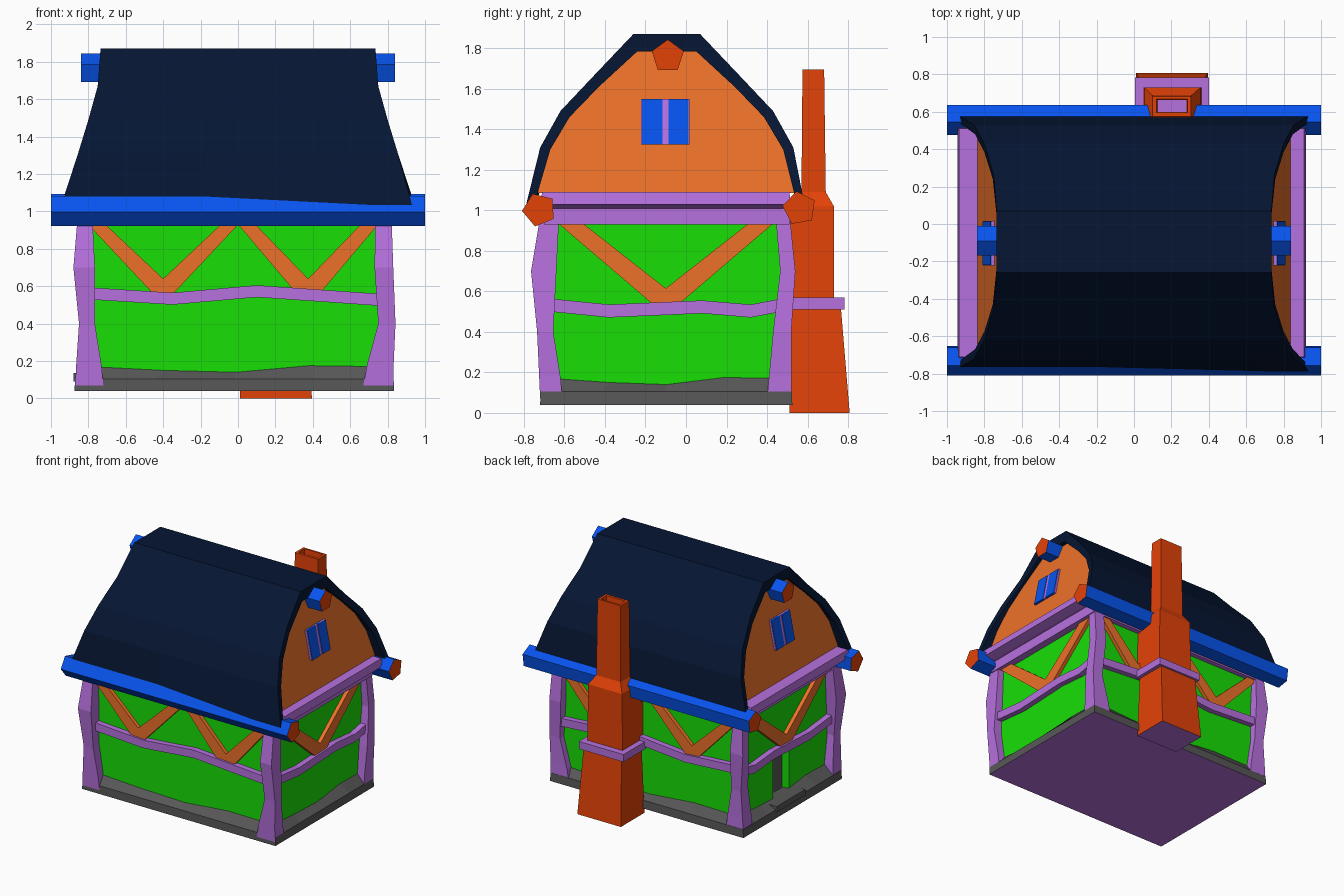
import bpy, bmesh, math

if "Cube" in bpy.data.objects:
    bpy.data.objects.remove(bpy.data.objects["Cube"])


def material(name, r, g, b):
    m = bpy.data.materials.new(name)
    m.diffuse_color = [(c / 255) ** 2.2 for c in (r, g, b)] + [1]
    m.use_nodes = True
    m.node_tree.nodes["Principled BSDF"].inputs["Base Color"].default_value = m.diffuse_color
    return m


GREEN = material("plaster", 30, 222, 15)
BLUE = material("blue_wood", 16, 85, 238)
NAVY = material("roof_dark", 14, 28, 54)
ORANGE = material("orange_wood", 236, 112, 45)
PURPLE = material("purple_wood", 182, 112, 222)
RED = material("brick", 226, 68, 16)
GREY = material("stone", 88, 88, 88)


def loft(name, rings, mat, start=None, end=None, strip_caps=False):
    """Skin a list of equal-length rings; start/end give the caps their own material."""
    n = len(rings[0])
    bm = bmesh.new()
    vs = [[bm.verts.new(p) for p in ring] for ring in rings]
    for a, b in zip(vs, vs[1:]):
        for i in range(n):
            j = (i + 1) % n
            bm.faces.new((a[i], a[j], b[j], b[i]))
    for ring, slot in ((vs[0], 1), (vs[-1], 2)):
        if strip_caps:
            for i in range(n // 2 - 1):
                bm.faces.new((ring[i], ring[i + 1], ring[n - 2 - i], ring[n - 1 - i]))
        else:
            bm.faces.new(ring).material_index = slot
    bmesh.ops.recalc_face_normals(bm, faces=bm.faces[:])
    me = bpy.data.meshes.new(name)
    bm.to_mesh(me)
    bm.free()
    for m in (mat, start or mat, end or mat):
        me.materials.append(m)
    ob = bpy.data.objects.new(name, me)
    bpy.context.collection.objects.link(ob)
    return ob


def rect(x0, x1, y0, y1, z):
    return [(x0, y0, z), (x1, y0, z), (x1, y1, z), (x0, y1, z)]


def box(name, x0, x1, y0, y1, z0, z1, mat):
    return loft(name, [rect(x0, x1, y0, y1, z0), rect(x0, x1, y0, y1, z1)], mat)


# Plaster walls with a doorway recess on the left side
WX0, WX1, WY0, WY1 = -.79, .77, -.66, .47
walls = box("walls", WX0, WX1, WY0, WY1, .06, 1.02, GREEN)
cutter = box("doorway_cutter", -.9, -.72, -.17, .03, .12, .49, GREEN)
cutter.hide_render = True
cutter.hide_viewport = True
cut = walls.modifiers.new("doorway", 'BOOLEAN')
cut.object = cutter
cut.solver = 'EXACT'
box("door", -.73, -.715, -.17, .03, .12, .49, GREY)
box("door_step", -.88, -.78, -.25, .11, .09, .135, GREY)


# Stone footing with an uneven sloping top
def footing_ring(x0, x1, y0, y1, z, waves):
    c = rect(x0, x1, y0, y1, z)
    out = []
    for k in range(4):
        a, b = c[k], c[(k + 1) % 4]
        for s in range(4):
            t = s / 4
            out.append((a[0] + (b[0] - a[0]) * t, a[1] + (b[1] - a[1]) * t, z + waves[s]))
    return out


flat, wavy = (0, 0, 0, 0), (.02, 0, -.01, .025)
loft("stone_footing", [
    footing_ring(-.875, .835, -.72, .525, .04, flat),
    footing_ring(-.87, .832, -.718, .522, .105, flat),
    footing_ring(WX0, WX1, WY0, WY1, .15, wavy),
], GREY, start=PURPLE)

# Crooked corner posts: outer and inner edges at each height
heights = (.07, .18, .4, .7, 1.0)
px = {"left": ((-.87, -.865, -.85, -.88, -.855), (-.72, -.73, -.765, -.765, -.78)),
      "right": ((.832, .832, .842, .83, .82), (.67, .69, .75, .73, .735))}
py = {"front": ((-.72, -.725, -.735, -.765, -.715), (-.61, -.62, -.655, -.64, -.625)),
      "back": ((.522, .52, .52, .54, .51), (.40, .41, .43, .465, .44))}
for nx, (xo, xi) in px.items():
    for ny, (yo, yi) in py.items():
        loft(f"post_{ny}_{nx}", [rect(xo[i], xi[i], yo[i], yi[i], z)
                                 for i, z in enumerate(heights)], PURPLE)

# Wavy middle rails and V braces on each wall
long_rail = ((-.78, .56), (-.35, .533), (.1, .573), (.76, .527))
side_rail = ((-.65, .53), (-.38, .503), (.08, .523), (.32, .503), (.46, .53))
sides = (("front", "y", WY0, -1), ("back", "y", WY1, 1),
         ("left", "x", WX0, -1), ("right", "x", WX1, 1))


def place(axis, u, d, z):
    return (u, d, z) if axis == "y" else (d, u, z)


def brace(name, axis, d0, d1, c, outer, inner, vz, foot):
    v = [(c - outer, .96), (c - inner, .96), (c, vz), (c + inner, .96),
         (c + outer, .96), (c + .045, foot), (c - .045, foot)]
    loft(name, [[place(axis, u, d, z) for u, z in v] for d in (d0, d1)], ORANGE)


for side, axis, wall, s in sides:
    d0, d1 = wall - s * .02, wall + s * .045
    path = long_rail if axis == "y" else side_rail
    loft(f"rail_{side}", [[place(axis, u, d, z + h) for d, h in
                           ((d0, -.032), (d1, -.032), (d1, .032), (d0, .032))]
                          for u, z in path], PURPLE)
    d1 = wall + s * .03
    if axis == "y":
        brace(f"brace_{side}_a", axis, d0, d1, -.4, .43, .34, .64, .55)
        brace(f"brace_{side}_b", axis, d0, d1, .375, .40, .31, .64, .54)
    else:
        brace(f"brace_{side}", axis, d0, d1, -.1, .56, .44, .615, .52)

# Top plate and overhanging loft floor
box("top_plate", -.845, .83, -.70, .51, .93, 1.015, PURPLE)
loft("loft_floor", [rect(-.86, .85, -.70, .51, 1.01),
                    rect(-.945, .92, -.72, .52, 1.03),
                    rect(-.935, .91, -.71, .51, 1.09)], PURPLE)

# Curved roof shell: y, z, half width at each profile point
outer = [(-.765, 1.08, .93), (-.72, 1.31, .855), (-.62, 1.49, .80), (-.45, 1.67, .75),
         (-.26, 1.87, .735), (.07, 1.87, .735), (.26, 1.67, .75), (.43, 1.49, .80),
         (.53, 1.31, .855), (.575, 1.08, .93)]
inner = [(-.725, 1.08, .925), (-.67, 1.30, .85), (-.575, 1.46, .80), (-.43, 1.61, .755),
         (-.24, 1.785, .735), (.05, 1.785, .735), (.24, 1.61, .755), (.385, 1.46, .80),
         (.48, 1.30, .85), (.535, 1.08, .925)]
section = outer + inner[::-1]
rings = []
for t, drop in ((-1, 0), (-.2, 0), (.75, .045), (1, .045)):
    rings.append([(w * t, y - (drop * .5 if y < -.7 and z < 1.2 else 0),
                   z - (drop if y < -.7 and z < 1.2 else 0)) for y, z, w in section])
loft("roof", rings, NAVY, strip_caps=True)


# Leaning gable walls with a two-pane window each
def leaning(name, poly, s, d0, d1, mat):
    loft(name, [[(s * (.84 - .2 * (z - 1.08) + d), y, z) for y, z in poly]
                for d in (d0, d1)], mat)


def pane(y0, y1):
    return [(y0, 1.325), (y1, 1.325), (y1, 1.55), (y0, 1.55)]


gable = [(y * 1.01, z + .005) for y, z, w in inner]
for side, s in (("left", -1), ("right", 1)):
    leaning(f"gable_{side}", gable, s, -.04, 0, ORANGE)
    leaning(f"window_frame_{side}", pane(-.222, .017), s, -.02, .016, PURPLE)
    leaning(f"window_pane_{side}_a", pane(-.218, -.115), s, 0, .02, BLUE)
    leaning(f"window_pane_{side}_b", pane(-.087, .013), s, 0, .02, BLUE)


# Five-sided eave and ridge beams with painted ends
def beam(name, y, z, half, angle, r=.085):
    ring = [(y + r * math.cos(angle + k * math.tau / 5),
             z + r * math.sin(angle + k * math.tau / 5)) for k in range(5)]
    loft(name, [[(x, a, b) for a, b in ring] for x in (-half, half)], BLUE, RED, RED)


beam("eave_beam_front", -.725, 1.003, 1.0, math.radians(184))
beam("eave_beam_back", .56, 1.01, 1.0, math.radians(172))
beam("ridge_beam", -.09, 1.76, .84, math.radians(90), .083)

# Chimney: flared foot, ledge, then shouldered hollow stack
loft("chimney_foot", [rect(.01, .395, .51, .808, 0), rect(.035, .37, .51, .765, .515)],
     RED, start=PURPLE)
box("chimney_ledge", .005, .40, .50, .782, .51, .57, PURPLE)
loft("chimney_stack", [rect(.05, .36, .46, .73, .56), rect(.055, .355, .46, .73, 1.02),
                       rect(.095, .31, .57, .69, 1.09), rect(.10, .305, .575, .682, 1.695),
                       rect(.12, .285, .595, .667, 1.695), rect(.125, .28, .60, .662, 1.55)],
     RED, end=PURPLE)
